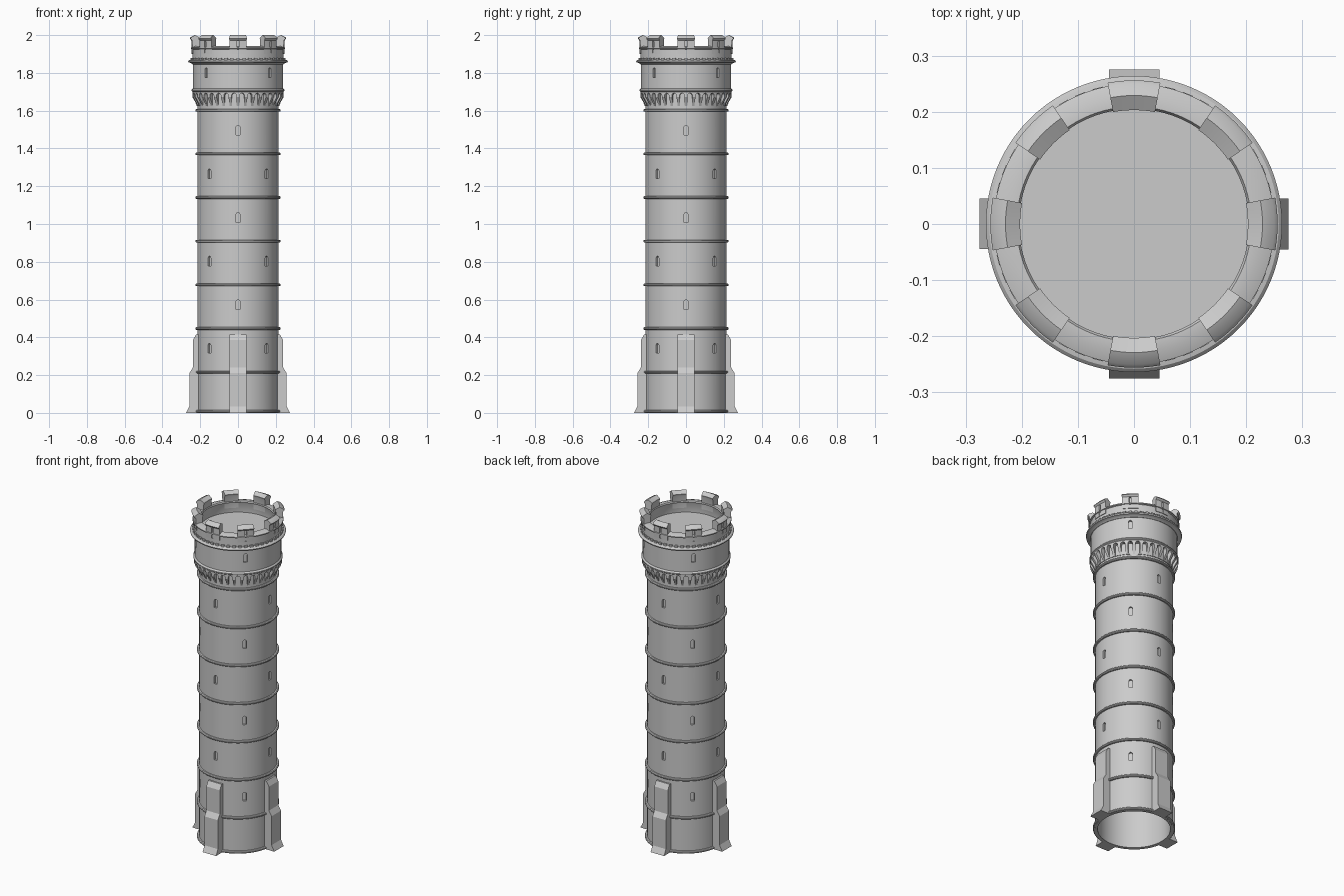
import bpy, bmesh
from math import sin, cos, pi, radians
from mathutils import Matrix, Vector

if "Cube" in bpy.data.objects:
    bpy.data.objects.remove(bpy.data.objects["Cube"], do_unlink=True)

stone = bpy.data.materials.new("grey stone")
stone.use_nodes = True
GREY = (0.6, 0.6, 0.6, 1)
stone.diffuse_color = GREY
stone.node_tree.nodes["Principled BSDF"].inputs["Base Color"].default_value = GREY


def finish(name, bm):
    bmesh.ops.recalc_face_normals(bm, faces=bm.faces)
    mesh = bpy.data.meshes.new(name)
    bm.to_mesh(mesh)
    bm.free()
    mesh.materials.append(stone)
    ob = bpy.data.objects.new(name, mesh)
    bpy.context.scene.collection.objects.link(ob)
    return ob


def smooth(ob):
    bpy.ops.object.select_all(action='DESELECT')
    ob.select_set(True)
    bpy.context.view_layer.objects.active = ob
    bpy.ops.object.shade_smooth_by_angle(angle=radians(30))


def sweep(bm, profile, start=0, end=2 * pi, steps=96):
    """Turn a closed (radius, z) outline around the tower axis."""
    full = end - start > 6.28
    loops = []
    for i in range(steps if full else steps + 1):
        a = start + (end - start) * i / steps
        loops.append([bm.verts.new((r * cos(a), r * sin(a), z)) for r, z in profile])
    n = len(profile)
    for i in range(steps):
        p, q = loops[i], loops[(i + 1) % len(loops)]
        for j in range(n):
            k = (j + 1) % n
            bm.faces.new((p[j], p[k], q[k], q[j]))
    if not full:
        bm.faces.new(loops[0])
        bm.faces.new(loops[-1])


def lathe(name, profile):
    bm = bmesh.new()
    sweep(bm, profile)
    ob = finish(name, bm)
    smooth(ob)
    return ob


def prism(bm, outline, angle, depth):
    """Extrude a list of local points along depth, then turn it to an angle."""
    spin = Matrix.Rotation(angle, 4, 'Z')
    verts = [bm.verts.new(spin @ Vector(p)) for p in outline]
    face = bm.faces.new(verts)
    new = bmesh.ops.extrude_face_region(bm, geom=[face])["geom"]
    moved = [v for v in new if isinstance(v, bmesh.types.BMVert)]
    bmesh.ops.translate(bm, verts=moved, vec=spin.to_3x3() @ Vector(depth))


def arch(bm, angle, r0, r1, width, z0, z1):
    """Round-headed opening facing outwards at the given angle."""
    h = width / 2
    pts = [(r0, -h, z0), (r0, h, z0)]
    pts += [(r0, h * cos(t * pi / 6), z1 - h + h * sin(t * pi / 6)) for t in range(7)]
    prism(bm, pts, angle, (r1 - r0, 0, 0))


def carve(ob, bm):
    cutter = finish("cutter", bm)
    cutter.hide_render = True
    mod = ob.modifiers.new("openings", 'BOOLEAN')
    mod.operation, mod.solver, mod.object = 'DIFFERENCE', 'EXACT', cutter
    bpy.context.view_layer.objects.active = ob
    bpy.ops.object.modifier_apply(modifier=mod.name)
    bpy.data.objects.remove(cutter, do_unlink=True)
    smooth(ob)


quarters = [i * pi / 2 for i in range(4)]
STOREY = 0.231

# Hollow shaft, with windows that alternate between the axes and the diagonals
shaft = lathe("shaft", [(0.2, 0), (0.214, 0), (0.214, 1.71), (0.2, 1.71)])
bm = bmesh.new()
for level in range(6):
    z = 0.342 + level * STOREY
    for q in quarters:
        arch(bm, q + (pi / 4 if level % 2 == 0 else 0), 0.203, 0.25, 0.02, z - 0.026, z + 0.026)
carve(shaft, bm)

# String courses
for i, z in enumerate([0.008] + [0.215 + k * STOREY + 0.001 for k in range(7)]):
    lathe(f"string_course_{i + 1}", [(0.208, z - 0.007), (0.222, z - 0.007), (0.226, z - 0.003),
                                     (0.226, z + 0.003), (0.222, z + 0.007), (0.208, z + 0.007)])

# Stepped buttresses
side = [(0.205, 0), (0.275, 0), (0.257, 0.035), (0.257, 0.21), (0.239, 0.24),
        (0.239, 0.385), (0.222, 0.415), (0.205, 0.415)]
for i, q in enumerate(quarters):
    bm = bmesh.new()
    prism(bm, [(r, -0.045, z) for r, z in side], q, (0, 0.09, 0))
    finish(f"buttress_{i + 1}", bm)

# Arched corbel table
corbels = lathe("corbel_table", [(0.205, 1.625), (0.218, 1.625), (0.226, 1.645),
                                 (0.242, 1.672), (0.242, 1.71), (0.205, 1.71)])
bm = bmesh.new()
for i in range(36):
    arch(bm, (i + 0.5) * pi / 18, 0.217, 0.27, 0.025, 1.6, 1.693)
carve(corbels, bm)
lathe("corbel_ring", [(0.21, 1.7), (0.242, 1.7), (0.246, 1.704), (0.246, 1.71),
                      (0.238, 1.718), (0.21, 1.718)])

# Upper drum
drum = lathe("upper_drum", [(0.2, 1.71), (0.238, 1.71), (0.238, 1.86), (0.2, 1.86)])
bm = bmesh.new()
for q in quarters:
    arch(bm, q + pi / 4, 0.226, 0.27, 0.02, 1.775, 1.827)
carve(drum, bm)

# Cornice with a row of dentils, and the roof deck
lathe("cornice", [(0.2, 1.845), (0.24, 1.845), (0.25, 1.853), (0.262, 1.855),
                  (0.264, 1.862), (0.258, 1.868), (0.24, 1.872), (0.2, 1.872)])
bm = bmesh.new()
for i in range(48):
    prism(bm, [(0.235, -0.009, 1.868), (0.251, -0.009, 1.868),
               (0.251, -0.009, 1.88), (0.235, -0.009, 1.88)], i * pi / 24, (0, 0.018, 0))
finish("dentils", bm)
bm = bmesh.new()
bmesh.ops.create_cone(bm, cap_ends=True, segments=96, radius1=0.215, radius2=0.215,
                      depth=0.01, matrix=Matrix.Translation((0, 0, 1.868)))
finish("roof_deck", bm)

# Parapet wall with a sloping coping
lathe("parapet", [(0.209, 1.865), (0.242, 1.865), (0.242, 1.925), (0.25, 1.928), (0.25, 1.934),
                  (0.228, 1.942), (0.209, 1.942), (0.205, 1.935), (0.209, 1.928)])

# Merlons with ridged caps and arrow slits
half = radians(10.6)
for i in range(8):
    a = i * pi / 4
    bm = bmesh.new()
    sweep(bm, [(0.208, 1.9), (0.245, 1.9), (0.247, 1.972), (0.256, 1.982), (0.25, 1.99),
               (0.229, 2.0), (0.203, 1.985), (0.208, 1.972)], a - half, a + half, 6)
    merlon = finish(f"merlon_{i + 1}", bm)
    bm = bmesh.new()
    arch(bm, a, 0.232, 0.28, 0.011, 1.905, 1.972)
    carve(merlon, bm)
